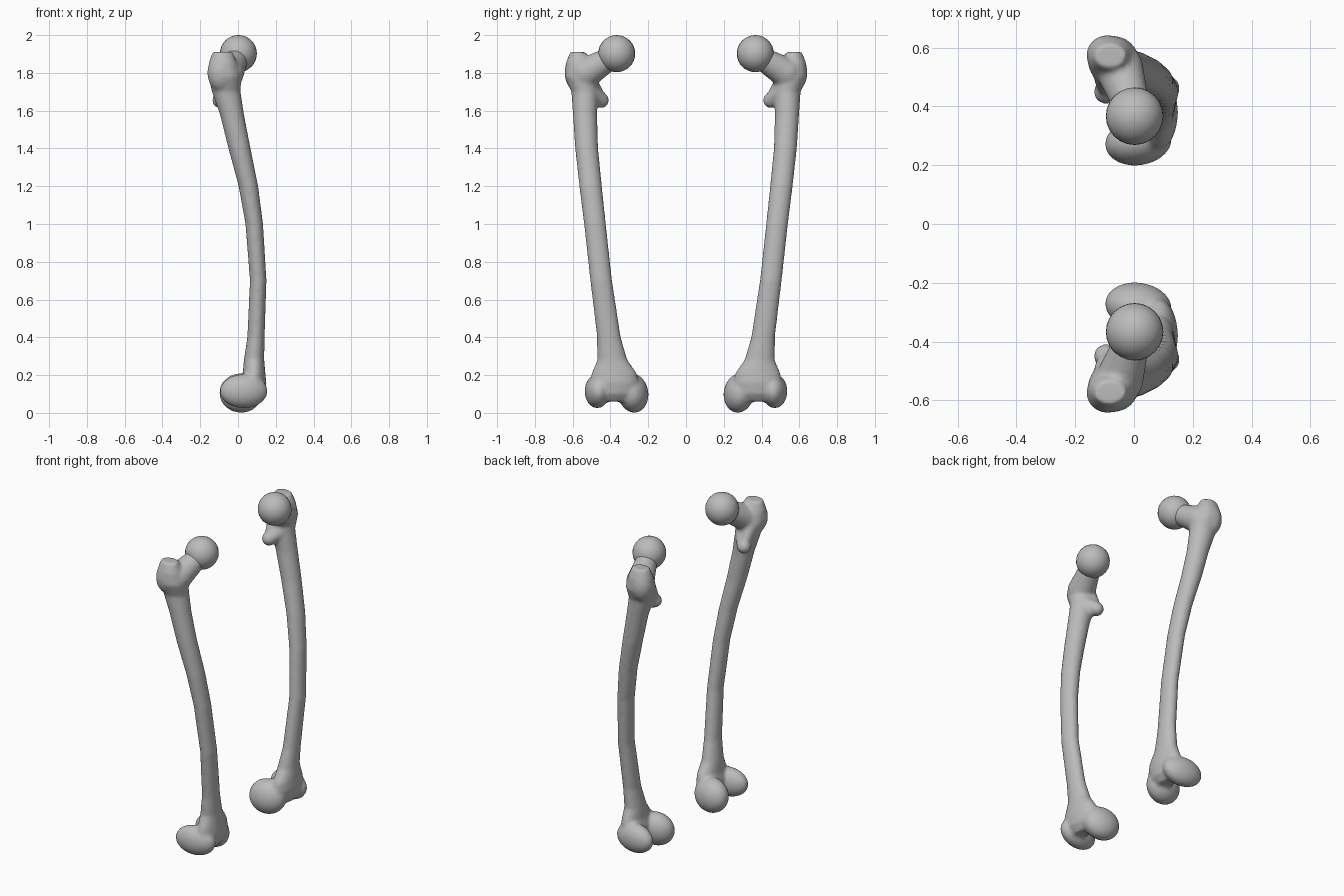
import bpy, bmesh, math
from mathutils import Matrix, Vector

if "Cube" in bpy.data.objects:
    bpy.data.objects.remove(bpy.data.objects["Cube"])

bone = bpy.data.materials.new("bone_grey")
bone.use_nodes = True
GREY = (0.5, 0.5, 0.5, 1)
bone.diffuse_color = GREY
bone.node_tree.nodes["Principled BSDF"].inputs["Base Color"].default_value = GREY

# Shaft sections: height, centre x, centre y, radius x, radius y
SHAFT = [
    (.06, .07, .38, .04, .08), (.1, .08, .38, .06, .12), (.16, .08, .38, .07, .13),
    (.21, .085, .38, .06, .12), (.28, .085, .39, .054, .08), (.4, .095, .408, .046, .063),
    (.7, .107, .449, .044, .058), (1, .086, .482, .047, .058), (1.2, .055, .505, .052, .06),
    (1.4, .008, .526, .059, .061), (1.58, -.032, .535, .064, .064), (1.7, -.062, .535, .076, .072),
    (1.78, -.07, .555, .088, .086), (1.85, -.08, .57, .076, .067), (1.91, -.082, .572, .054, .042)]


def loft(bm, rings, n=24):
    loops = [[bm.verts.new((x + rx * math.cos(math.tau * i / n),
                            y + ry * math.sin(math.tau * i / n), z)) for i in range(n)]
             for z, x, y, rx, ry in rings]
    for a, b in zip(loops, loops[1:]):
        for i in range(n):
            j = (i + 1) % n
            bm.faces.new((a[i], a[j], b[j], b[i]))
    bm.faces.new(loops[0][::-1])
    bm.faces.new(loops[-1])


def blob(bm, centre, radii, turn=0, tilt=0):
    m = (Matrix.Translation(centre) @ Matrix.Rotation(turn, 4, 'Z')
         @ Matrix.Rotation(tilt, 4, 'X') @ Matrix.Diagonal((*radii, 1)))
    bmesh.ops.create_uvsphere(bm, u_segments=24, v_segments=16, radius=1, matrix=m)


def limb(bm, start, end, r1, r2):
    a, b = Vector(start), Vector(end)
    turn = (b - a).to_track_quat('Z', 'Y').to_matrix().to_4x4()
    bmesh.ops.create_cone(bm, cap_ends=True, segments=24, radius1=r1, radius2=r2,
                          depth=(b - a).length, matrix=Matrix.Translation((a + b) / 2) @ turn)
    blob(bm, a, (r1,) * 3)
    blob(bm, b, (r2,) * 3)


def finish(bm, name, side):
    bmesh.ops.scale(bm, vec=(1, side, 1), verts=bm.verts)
    bmesh.ops.recalc_face_normals(bm, faces=bm.faces)
    for f in bm.faces:
        f.smooth = True
    me = bpy.data.meshes.new(name)
    bm.to_mesh(me)
    bm.free()
    me.materials.append(bone)
    ob = bpy.data.objects.new(name, me)
    bpy.context.collection.objects.link(ob)
    return ob


for side, label in ((1, "back"), (-1, "front")):
    bm = bmesh.new()
    loft(bm, SHAFT)
    # Inner and outer knuckles of the lower joint
    blob(bm, (.015, .28, .105), (.115, .08, .105), turn=.15, tilt=-.15)
    blob(bm, (.03, .47, .115), (.128, .066, .09), turn=-.1)
    # Neck, small knob and the ridge behind them
    limb(bm, (-.05, .53, 1.8), (0, .38, 1.89), .082, .058)
    limb(bm, (-.095, .45, 1.655), (-.05, .52, 1.7), .042, .055)
    limb(bm, (-.095, .455, 1.67), (-.1, .55, 1.82), .03, .05)
    # Outer bulge of the large upper knob
    blob(bm, (-.09, .575, 1.8), (.072, .068, .1))
    shaft = finish(bm, label + "_bone_shaft", side)
    remesh = shaft.modifiers.new("fuse", 'REMESH')
    remesh.mode = 'VOXEL'
    remesh.voxel_size = .01
    remesh.use_smooth_shade = True
    soften = shaft.modifiers.new("soften", 'SMOOTH')
    soften.factor = .5
    soften.iterations = 6

    # Ball of the upper joint
    bm = bmesh.new()
    blob(bm, (.002, .367, 1.902), (.098,) * 3)
    finish(bm, label + "_ball_head", side)
